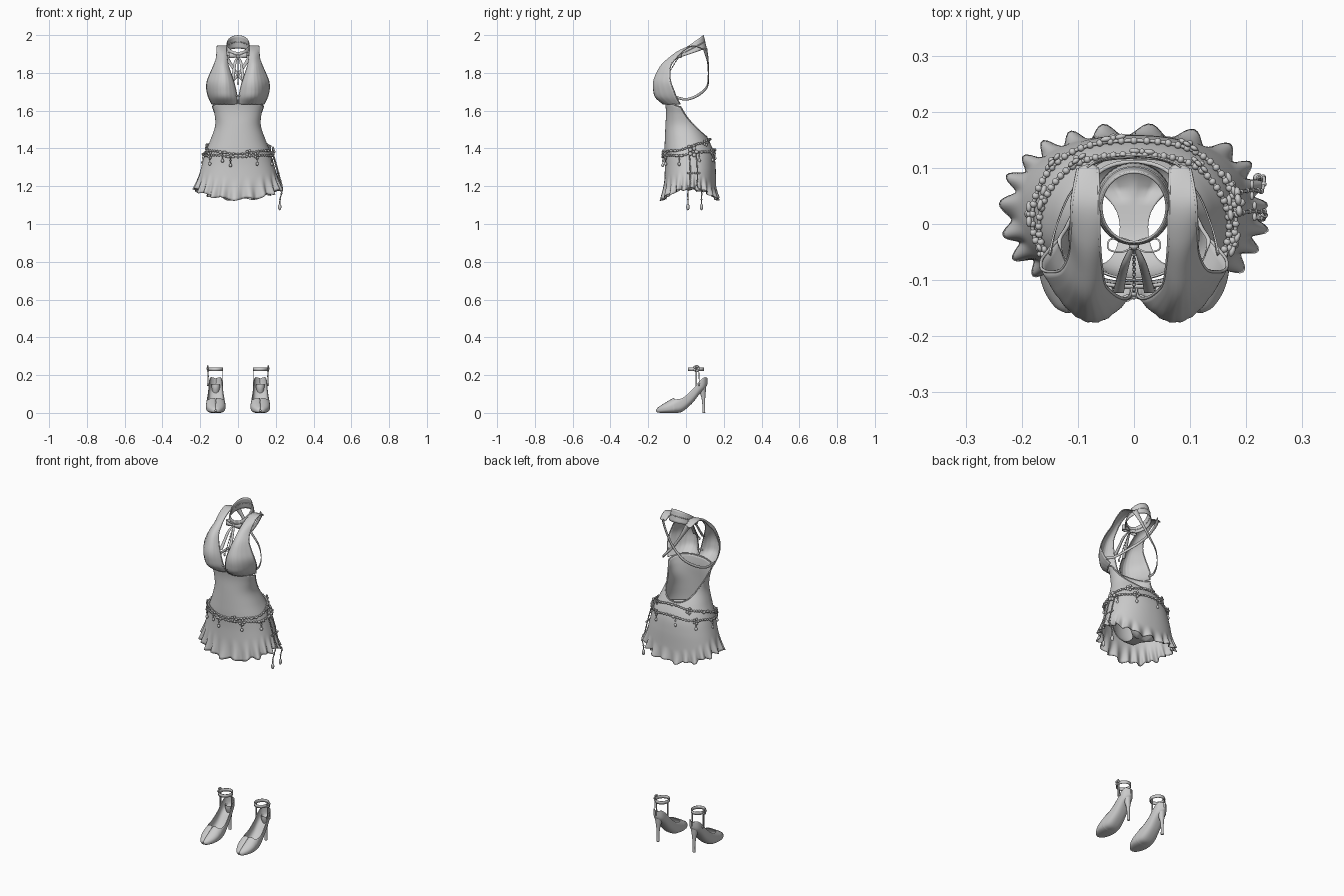
import bpy, bmesh
from math import sin, cos, pi, radians, copysign
from mathutils import Vector, Matrix

if "Cube" in bpy.data.objects:
    bpy.data.objects.remove(bpy.data.objects["Cube"])


def spline(pts, n):
    """Smooth (Catmull-Rom) resampling of a list of equal-length tuples."""
    out = []
    for i in range(len(pts) - 1):
        p = [pts[max(i - 1, 0)], pts[i], pts[i + 1], pts[min(i + 2, len(pts) - 1)]]
        for k in range(n):
            t = k / n
            out.append(tuple(b + .5 * t * (c - a + t * (2*a - 5*b + 4*c - d + t * (3*(b - c) + d - a)))
                             for a, b, c, d in zip(*p)))
    return out + [tuple(pts[-1])]


def finish(name, bm, thick=0):
    me = bpy.data.meshes.new(name)
    bm.to_mesh(me)
    bm.free()
    me.polygons.foreach_set("use_smooth", [True] * len(me.polygons))
    ob = bpy.data.objects.new(name, me)
    bpy.context.collection.objects.link(ob)
    if thick:
        m = ob.modifiers.new("thickness", 'SOLIDIFY')
        m.thickness, m.offset = thick, 0
    return ob


def loft(name, rows, wrap=False, thick=.004):
    bm = bmesh.new()
    vs = [[bm.verts.new(p) for p in r] for r in rows]
    n = len(rows[0])
    for a, b in zip(vs, vs[1:]):
        for j in range(n if wrap else n - 1):
            k = (j + 1) % n
            bm.faces.new((a[j], a[k], b[k], b[j]))
    return finish(name, bm, thick)


def ribbon(name, pts, side=None, n=8):
    """Flat strap through (x, y, z, width) points."""
    p = spline(pts, n)
    rows = []
    for i, q in enumerate(p):
        c = Vector(q[:3])
        t = Vector(p[min(i + 1, len(p) - 1)][:3]) - Vector(p[max(i - 1, 0)][:3])
        s = Vector(side) if side else t.cross(Vector((q[0], q[1], 0))).normalized()
        rows.append([c - s * q[3] / 2, c + s * q[3] / 2])
    return loft(name, rows, thick=.003)


def cord(name, pts, r, cyclic=False):
    cu = bpy.data.curves.new(name, 'CURVE')
    cu.dimensions, cu.bevel_depth, cu.bevel_resolution = '3D', r, 1
    sp = cu.splines.new('POLY')
    sp.points.add(len(pts) - 1)
    for q, p in zip(sp.points, pts):
        q.co = (*p, 1)
    sp.use_cyclic_u = cyclic
    ob = bpy.data.objects.new(name, cu)
    bpy.context.collection.objects.link(ob)


def blobs(name, items):
    """Ellipsoids as (location, scale, turn about z), joined in one object."""
    bm = bmesh.new()
    for loc, sc, ang in items:
        bmesh.ops.create_icosphere(bm, subdivisions=2, radius=1, matrix=Matrix.Translation(loc) @
                                   Matrix.Rotation(ang, 4, 'Z') @ Matrix.Diagonal((*sc, 1)))
    finish(name, bm)


def flower(loc, ang, r):
    loc, t = Vector(loc), Vector((-sin(ang), cos(ang), 0))
    out = [(loc + t * r * cos(k * 2*pi/5) + Vector((0, 0, r * sin(k * 2*pi/5))),
            (r * .35, r * .6, r * .6), ang) for k in range(5)]
    return out + [(loc + Vector((cos(ang), sin(ang), 0)) * r * .3, (r * .4,) * 3, ang)]


def small_bow(loc, ang, r):
    loc, t = Vector(loc), Vector((-sin(ang), cos(ang), 0))
    return [(loc + t * r * s, (r * .4, r * .8, r * .55), ang) for s in (-1, 1)] + [(loc, (r * .4,) * 3, ang)]


# Torso profile: z, half width, front y, back y
PROFILE = spline([(1.10, .25, -.125, .165), (1.19, .222, -.115, .158), (1.30, .193, -.11, .155),
                  (1.38, .17, -.112, .145), (1.45, .142, -.11, .115), (1.52, .119, -.107, .075),
                  (1.58, .122, -.104, .05), (1.62, .132, -.106, .05), (1.68, .145, -.115, .06)], 10)


def body(th, z, off=0):
    i = 0
    while i < len(PROFILE) - 2 and PROFILE[i + 1][0] < z:
        i += 1
    p, q = PROFILE[i], PROFILE[i + 1]
    f = (z - p[0]) / (q[0] - p[0])
    a, yf, yb = (u + (v - u) * f for u, v in zip(p[1:], q[1:]))
    c, s = (copysign(abs(v) ** .9, v) for v in (cos(th), sin(th)))
    return ((a + off) * c, (yf + yb) / 2 + ((yb - yf) / 2 + off) * s, z)


def top_edge(th):
    s = sin(th)
    return 1.62 - (.16 * s if s > 0 else .03 * s)


# Dress body with low open back and ruffled hem
N = 240
rows = []
for i in range(41):
    v = i / 40
    row = []
    for j in range(N):
        th = 2 * pi * j / N
        hem = 1.13 + .055 * cos(th) ** 2 + .007 * sin(13 * th + 1)
        fade = max(0, 1 - v * 4.5) ** 1.5
        wave = sin(23 * th + 1.2 * sin(3 * th))
        row.append(body(th, hem + (top_edge(th) - hem) * v, fade * (.004 + .012 * wave)))
    rows.append(row)
loft("dress_body", rows, wrap=True)

# Seam under the bust and edging of the open back
cord("dress_top_edging", [body(t, top_edge(t), .001) for t in (2*pi*k/96 for k in range(96))], .004, True)

# Briefs: strip running front waist, crotch, back waist (y, z, half width)
rows = []
for y, z, w in spline([(-.098, 1.38, .15), (-.098, 1.30, .125), (-.085, 1.235, .06), (-.04, 1.195, .03),
                       (.02, 1.185, .03), (.08, 1.19, .075), (.125, 1.235, .12), (.138, 1.31, .15),
                       (.125, 1.40, .145)], 5):
    rows.append([(w * u, .015 + (y - .015) * (1 - .75 * u * u * (w / .15) ** 2),
                  z + .012 * (1 - abs(2 * abs(u) - 1)) * (-1 if y > .05 and z < 1.25 else 0))
                 for u in (k / 10 - 1 for k in range(21))])
loft("briefs", rows)

# Cups rising into halter straps: z, then inner, middle and outer (x, y)
CUP = [(1.635, .004, -.108, .085, -.112, .138, -.03), (1.67, .005, -.124, .088, -.155, .155, -.05),
       (1.71, .012, -.132, .09, -.168, .165, -.065), (1.75, .022, -.132, .088, -.17, .164, -.08),
       (1.79, .036, -.125, .086, -.158, .15, -.085), (1.84, .052, -.108, .087, -.13, .128, -.08),
       (1.88, .058, -.075, .086, -.087, .114, -.05), (1.92, .062, -.025, .086, -.03, .112, -.01),
       (1.942, .062, .04, .084, .038, .11, .042), (1.92, .065, .1, .08, .106, .1, .098)]
for s, side in ((1, "left"), (-1, "right")):
    rows = []
    for z, x0, y0, x1, y1, x2, y2 in spline(CUP, 6):
        row = []
        for k in range(25):
            t = k / 24
            a, b, c = (1 - t) * (1 - 2*t), 4 * t * (1 - t), t * (2*t - 1)
            pleat = .0012 * sin(t * 50) * min(1, max(0, (1.88 - z) * 6))
            row.append((s * (a*x0 + b*x1 + c*x2), a*y0 + b*y1 + c*y2 + pleat, z))
        rows.append(row)
    loft("cup_and_halter_" + side, rows)
    cord("neckline_edging_" + side, [r[0] for r in rows], .003)
    cord("armhole_edging_" + side, [r[-1] for r in rows], .003)
    # Straps crossing over the back
    ribbon("back_strap_" + side, [(s*.082, .102, 1.925, .032), (s*.05, .115, 1.865, .018),
                                  (0, .119 + s*.002, 1.79, .014), (-s*.06, .11, 1.725, .014),
                                  (-s*.11, .06, 1.68, .014), (-s*.137, 0, 1.66, .014),
                                  (-s*.15, -.055, 1.672, .014)])
    # Neck bow loops and tails
    ribbon("neck_bow_loop_" + side, [(0, -.04, 1.885, .008), (s*.022, -.05, 1.89, .02), (s*.045, -.045, 1.893, .03),
                                     (s*.043, -.028, 1.893, .028), (s*.02, -.026, 1.89, .018),
                                     (0, -.034, 1.885, .008)], side=(0, 0, 1))
    ribbon("neck_bow_tail_" + side, [(s*.004, -.042, 1.882, .008), (s*.015, -.07, 1.855, .014),
                                     (s*.022, -.095, 1.81, .016), (s*.028, -.122, 1.765, .02)], side=(1, 0, 0))

# Choker, tilted up at the back
angles = [2 * pi * k / 48 for k in range(48)]
rows = []
for k in range(7):
    f = k / 6
    r = .068 - .01 * f
    rows.append([(r * cos(t), .036 - .006 * f + (r + .004) * sin(t),
                  1.905 + .05 * f + (.024 + .02 * f) * sin(t)) for t in angles])
loft("choker", rows, wrap=True)
cord("choker_trim", rows[3], .004, True)

# Bow knot, beaded pendant and centre ornament
pend = [(0, -.045 - .08 * k / 9, 1.875 - .13 * k / 9) for k in range(10)]
cord("neck_pendant_cord", pend, .002)
blobs("neck_pendant_beads", [(p, (.004,) * 3, 0) for p in pend] + [((0, -.04, 1.885), (.009, .007, .01), 0),
      (pend[-1], (.006, .005, .011), 0)] + small_bow((0, -.13, 1.68), -pi / 2, .011))

# Two beaded hip chains with flowers, bows and drops
for name, base, front, back in (("upper", 1.405, .03, .04), ("lower", 1.37, .012, .02)):
    def chain(th, off=.008):
        s = sin(th)
        return body(th, base + (back * s if s > 0 else front * s) + .004 * sin(5 * th), off)
    cord(name + "_hip_chain", [chain(2*pi*k/120) for k in range(120)], .0035, True)
    blobs(name + "_chain_beads", [(chain(2*pi*k/60), (.0065,) * 3, 0) for k in range(60)])
    charms, drops = [], []
    for k in range(9):
        th = 2 * pi * (k + (.5 if name == "lower" else .15)) / 9
        p = chain(th, .014)
        charms += (flower if k % 2 else small_bow)(p, th, .013)
        if name == "lower" or k % 3 == 0:
            d = [(p[0], p[1], p[2] - h) for h in (0, .02, .045)]
            cord("drop_cord", [d[0], d[2]], .0018)
            drops += [(d[1], (.005,) * 3, 0), (d[2], (.008, .008, .01), 0)]
    blobs(name + "_chain_charms", charms + drops)

# Long side tassels with a large flower
blobs("hip_flower", flower(body(.12, 1.382, .018), .1, .018))
for th, bottom, y in ((0, 1.09, .01), (.22, 1.09, .082)):
    pts = [body(th, z, .014) for z in (1.38, 1.33, 1.28, 1.23, 1.2)]
    pts += [(.232, y, 1.17), (.222, y, 1.13), (.221, y, bottom)]
    pts = spline(pts, 4)
    cord("side_tassel_cord", pts, .003)
    blobs("side_tassel_beads", [(p, (.005,) * 3, 0) for p in pts[::3]] +
          [((.221, y, bottom), (.009, .009, .018), 0)] + small_bow(body(th, 1.27, .014), 0, .01))

# Shoes: stations along the foot (y, sole z, full top z, half width, wrap angle)
SHOE = [(-.157, .008, .016, .004, 180), (-.147, .003, .028, .022, 180), (-.12, .001, .046, .04, 180),
        (-.09, 0, .064, .049, 180), (-.066, 0, .078, .05, 176), (-.058, .001, .083, .05, 135),
        (-.02, .008, .115, .046, 108), (.03, .05, .16, .039, 105), (.07, .10, .205, .035, 105),
        (.095, .125, .225, .027, 105), (.109, .145, .21, .01, 105), (.112, .155, .2, .002, 105)]
for s, side in ((1, "left"), (-1, "right")):
    cx = s * .118
    rows = []
    for y, z0, z1, w, phi in spline(SHOE, 4):
        row = []
        for k in range(33):
            a = radians(phi) * (k / 16 - 1)
            c = cos(a)
            e = .55 if c > 0 else 1
            row.append((cx + w * copysign(abs(sin(a)) ** .8, a),
                        y, (z0 + z1) / 2 - (z1 - z0) / 2 * copysign(abs(c) ** e, c)))
        rows.append(row)
    loft("shoe_upper_" + side, rows, thick=.003)
    # Slim heel: z, y centre, half width, half depth
    heel = spline([(0, .094, .009, .008), (.03, .094, .008, .007), (.08, .092, .011, .01),
                   (.125, .086, .02, .02), (.15, .086, .024, .022)], 4)
    rows = [[(cx + a * cos(t), y + b * sin(t), z) for t in angles[::2]] for z, y, a, b in heel]
    rows.insert(0, [(cx, .094, 0)] * 24)
    loft("heel_" + side, rows, wrap=True, thick=0)
    # Ankle strap and its uprights
    loft("ankle_strap_" + side, [[(cx + .037 * cos(t), .053 + .041 * sin(t), z) for t in angles]
                                 for z in (.222, .24)], wrap=True)
    for k in (-1, 1):
        ribbon("ankle_upright", [(cx + k*.037, .055, .232, .009), (cx + k*.038, .055, .19, .009),
                                 (cx + k*.036, .055, .145, .009)], side=(0, 1, 0))
    # Flower charm and dangling cord on the outer ankle
    x = cx + s * .042
    out = 0 if s > 0 else pi
    cord("ankle_cord_" + side, [(x, .068, .23), (x, .07, .15)], .002)
    blobs("ankle_charm_" + side, flower((x, .055, .235), out, .012) + [((x, .07, .15), (.005, .005, .008), 0)])
